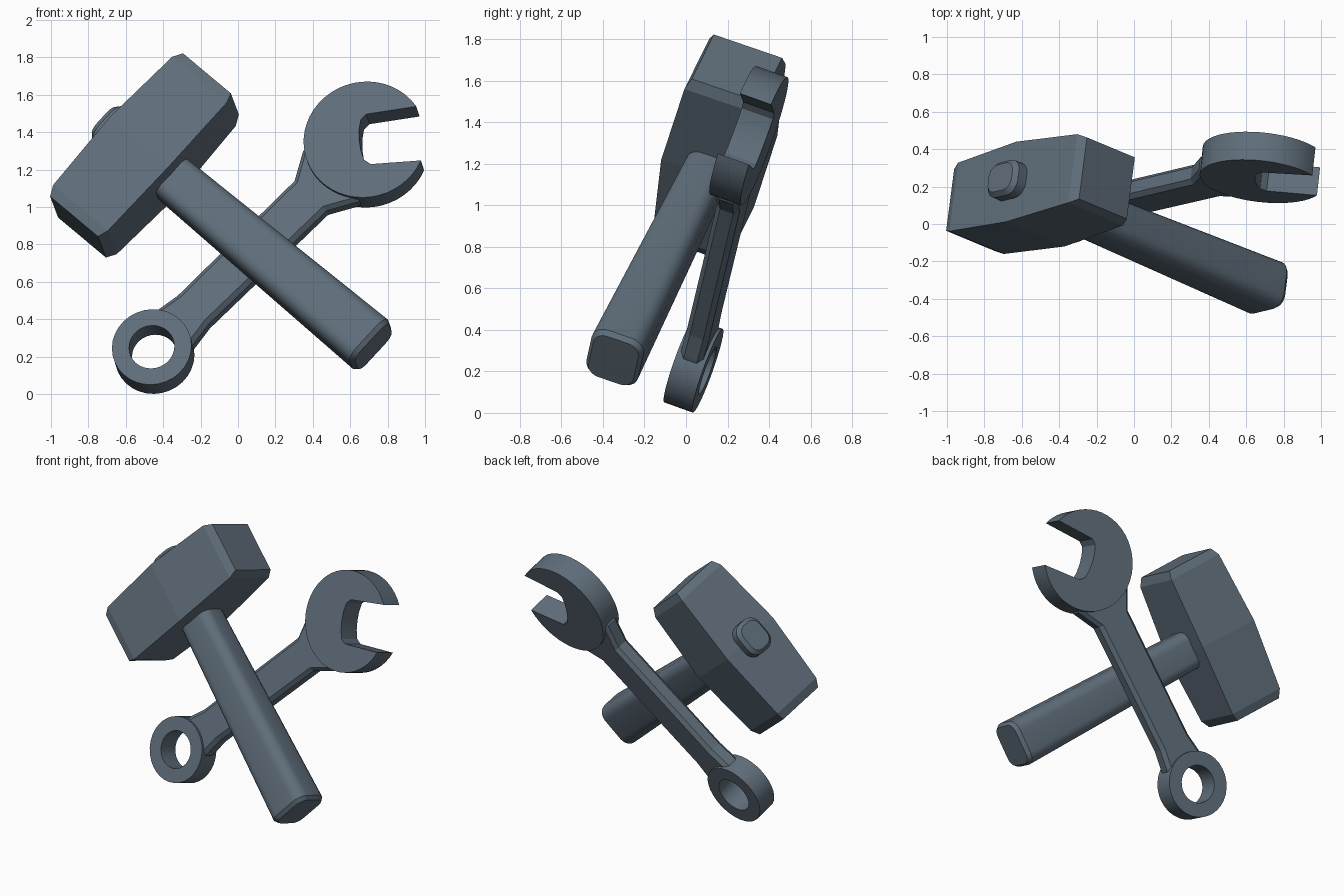
import bpy, bmesh
from math import sin, cos, pi, radians
from mathutils import Vector, Matrix

if "Cube" in bpy.data.objects:
    bpy.data.objects.remove(bpy.data.objects["Cube"])

# Dark slate steel used on every part
steel = bpy.data.materials.new("slate")
steel.diffuse_color = (0.115, 0.155, 0.195, 1)
steel.use_nodes = True
steel.node_tree.nodes["Principled BSDF"].inputs["Base Color"].default_value = steel.diffuse_color


def frame(origin, x, y_hint):
    """Local frame: X along x, Y close to y_hint, Z completes it."""
    x = Vector(x).normalized()
    y = Vector(y_hint)
    y = (y - x * y.dot(x)).normalized()
    z = x.cross(y)
    m = Matrix((x, y, z)).transposed().to_4x4()
    m.translation = Vector(origin)
    return m


def loft(name, loops, matrix, closed=False, smooth=None):
    """Skin a row of equal-length point loops; cap the ends or join them."""
    bm = bmesh.new()
    rows = [[bm.verts.new(matrix @ Vector(p)) for p in loop] for loop in loops]
    n = len(rows[0])
    pairs = list(zip(rows, rows[1:]))
    if closed:
        pairs.append((rows[-1], rows[0]))
    for a, b in pairs:
        for i in range(n):
            j = (i + 1) % n
            bm.faces.new((a[i], a[j], b[j], b[i]))
    if not closed:
        bm.faces.new(rows[0][::-1])
        bm.faces.new(rows[-1])
    bmesh.ops.recalc_face_normals(bm, faces=bm.faces)
    mesh = bpy.data.meshes.new(name)
    bm.to_mesh(mesh)
    bm.free()
    mesh.materials.append(steel)
    ob = bpy.data.objects.new(name, mesh)
    bpy.context.collection.objects.link(ob)
    if smooth:
        bpy.ops.object.select_all(action='DESELECT')
        bpy.context.view_layer.objects.active = ob
        ob.select_set(True)
        bpy.ops.object.shade_smooth_by_angle(angle=radians(smooth))
    return ob


def rounded(hx, hy, r, z, seg=5):
    """Rounded rectangle in the local XY plane at height z."""
    pts = []
    for k, (sx, sy) in enumerate(((1, 1), (-1, 1), (-1, -1), (1, -1))):
        for i in range(seg + 1):
            t = (k + i / seg) * pi / 2
            pts.append((sx * (hx - r) + r * cos(t), sy * (hy - r) + r * sin(t), z))
    return pts


# Hammer frame: X along the head, Y to the back, Z up the handle
hammer = frame((-0.5, 0.16, 1.276), (0.672, 0.161, 0.724), (0.122, 0.940, -0.322))

# Hammer head: swells in the middle, chamfered ends
head = [(-0.529, 0.175, 0.175), (-0.474, 0.195, 0.2), (0, 0.228, 0.216),
        (0.474, 0.195, 0.2), (0.529, 0.175, 0.175)]
loft("hammer_head",
     [[(x, -w, -h), (x, w, -h), (x, w, h), (x, -w, h)] for x, w, h in head], hammer)

# Handle: tapers toward the head
loft("hammer_handle",
     [rounded(0.135, 0.115, 0.06, -1.675), rounded(0.153, 0.133, 0.075, -1.65),
      rounded(0.125, 0.108, 0.065, -0.1)], hammer, smooth=30)

# Handle tip poking out of the head
loft("handle_tip",
     [rounded(0.118, 0.1, 0.075, 0.15), rounded(0.118, 0.1, 0.075, 0.27),
      rounded(0.095, 0.077, 0.058, 0.295)], hammer, smooth=30)

# Wrench frame: origin at the ring, X toward the jaw, Y to the back
wrench = frame((-0.4535, 0.036, 0.2275), (1.1415, 0.267, 1.1085), (0.122, 0.940, -0.322))
JAW_X = 1.611

# Ring end
ring = []
for i in range(32):
    c, s = cos(2 * pi * i / 32), sin(2 * pi * i / 32)
    ring.append([(r * c, y, r * s) for r, y in
                 ((0.122, -0.0735), (0.214, -0.0735), (0.214, 0.0735), (0.122, 0.0735))])
loft("wrench_ring", ring, wrench, closed=True, smooth=30)


# Shaft: chamfered bar flaring into both ends
def bar(x, w, t=0.058, c=0.024):
    return [(x, -t, -w + c), (x, -t, w - c), (x, -t + c, w), (x, t - c, w),
            (x, t, w - c), (x, t, -w + c), (x, t - c, -w), (x, -t + c, -w)]


loft("wrench_shaft",
     [bar(x, w) for x, w in ((0.15, 0.14), (0.18, 0.138), (0.308, 0.118),
                             (1.195, 0.123), (1.345, 0.21), (1.42, 0.2))], wrench)

# Open jaw: disc with a slot turned away from the shaft
R, tip, turn = 0.329, radians(28), radians(-40)
outline = []
for i in range(41):
    t = tip + (2 * pi - 2 * tip) * i / 40
    outline.append((R * cos(t), R * sin(t)))
outline += [(0.02, -0.143), (-0.012, -0.115), (-0.026, -0.06), (-0.03, 0),
            (-0.026, 0.06), (-0.012, 0.115), (0.02, 0.143)]
loft("wrench_jaw",
     [[(JAW_X + u * cos(turn) - v * sin(turn), y, u * sin(turn) + v * cos(turn))
       for u, v in outline] for y in (-0.08, 0.08)], wrench, smooth=30)
